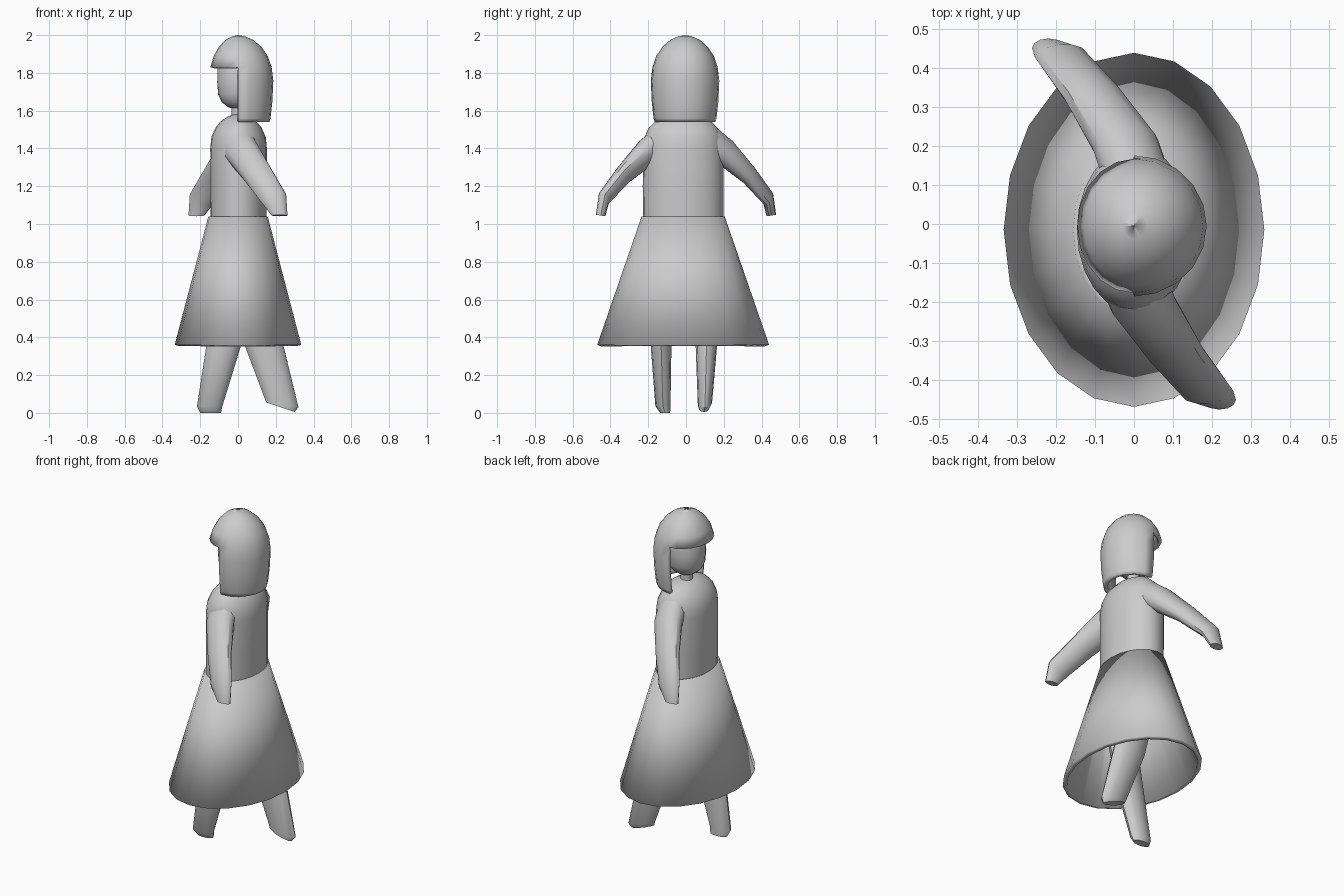
import bpy, bmesh, math
from mathutils import Vector as V

if "Cube" in bpy.data.objects:
    bpy.data.objects.remove(bpy.data.objects["Cube"])

gray = bpy.data.materials.new("plain_gray")
gray.diffuse_color = (0.6, 0.6, 0.6, 1)
gray.use_nodes = True
gray.node_tree.nodes["Principled BSDF"].inputs["Base Color"].default_value = gray.diffuse_color


def finish(name, bm, thickness=0.0, angle=40):
    me = bpy.data.meshes.new(name)
    bm.to_mesh(me)
    bm.free()
    ob = bpy.data.objects.new(name, me)
    bpy.context.collection.objects.link(ob)
    me.materials.append(gray)
    if thickness:
        m = ob.modifiers.new("shell", 'SOLIDIFY')
        m.thickness = thickness
        m.offset = -1
    bpy.ops.object.select_all(action='DESELECT')
    bpy.context.view_layer.objects.active = ob
    ob.select_set(True)
    bpy.ops.object.shade_smooth_by_angle(angle=math.radians(angle))
    return ob


def loft(rings, n=20, caps=True, keep=None):
    """Skin rings given as (centre, u, v), listed from bottom to top."""
    bm = bmesh.new()
    loops = []
    for c, u, v in rings:
        loops.append([bm.verts.new(V(c) + V(u) * math.cos(2 * math.pi * i / n)
                                   + V(v) * math.sin(2 * math.pi * i / n)) for i in range(n)])
    for a, b in zip(loops, loops[1:]):
        for i in range(n):
            j = (i + 1) % n
            f = [a[i], a[j], b[j], b[i]]
            if keep is None or keep(sum((p.co for p in f), V()) / 4):
                bm.faces.new(f)
    if caps:
        bm.faces.new(loops[0][::-1])
        bm.faces.new(loops[-1])
        bmesh.ops.recalc_face_normals(bm, faces=bm.faces)
    bmesh.ops.delete(bm, geom=[p for p in bm.verts if not p.link_faces], context='VERTS')
    return bm


def flat(rows, cx=0.0, cy=0.0):
    """Horizontal elliptical rings from (z, rx, ry) rows."""
    return [((cx, cy, z), (rx, 0, 0), (0, ry, 0)) for z, rx, ry in rows]


# Skirt: open thick cone
finish("skirt", loft(flat([(0.36, 0.335, 0.455), (1.04, 0.157, 0.22)], cy=-0.015),
                     caps=False), thickness=0.025)

# Torso with rounded shoulders
finish("torso", loft(flat([(0.98, 0.148, 0.213), (1.2, 0.149, 0.214), (1.4, 0.15, 0.213),
                           (1.46, 0.144, 0.205), (1.51, 0.122, 0.182), (1.55, 0.088, 0.14),
                           (1.572, 0.05, 0.08), (1.58, 0.02, 0.03)], cx=0.003, cy=-0.015), n=24))

# Neck and head
finish("neck", loft(flat([(1.55, 0.035, 0.035), (1.66, 0.035, 0.035)], cy=-0.005), n=12))
finish("head", loft(flat([(1.61, 0.025, 0.025), (1.62, 0.055, 0.055), (1.645, 0.086, 0.086),
                          (1.685, 0.105, 0.105), (1.75, 0.11, 0.11), (1.83, 0.108, 0.108),
                          (1.89, 0.09, 0.09), (1.93, 0.05, 0.05), (1.94, 0.01, 0.01)],
                         cy=-0.005)))

# Hair: domed shell, long at the back and cut to a fringe over the face
profile = [(1.54, 0.166), (1.56, 0.172), (1.65, 0.182), (1.76, 0.187), (1.83, 0.178),
           (1.89, 0.157), (1.94, 0.122), (1.975, 0.08), (1.994, 0.035), (2.0, 0.002)]
hair = loft(flat([(z, r, r * 0.97) for z, r in profile], cy=-0.005), caps=False,
            keep=lambda c: c.x > 0 or c.z > 1.83)
for p in hair.verts:
    if p.co.x < 0:
        p.co.x *= 0.82
finish("hair", hair, thickness=0.022, angle=50)

# Arms: one swings back, the other forward
arm = [  # centre, half width, half thickness
    ((-0.01, -0.11, 1.44), 0.085, 0.085),
    ((0.02, -0.2, 1.385), 0.085, 0.07),
    ((0.105, -0.33, 1.262), 0.074, 0.048),
    ((0.19, -0.435, 1.135), 0.065, 0.037),
]
for name, s in (("right_arm", 1), ("left_arm", -1)):
    rings = [((s * c[0], s * c[1], c[2]), (s * w, s * 0.1 * w, 0.35 * w),
              (0, -s * 0.7 * t, 0.75 * t)) for c, w, t in arm]
    # flat-ended hand
    rings.append(((s * 0.22, s * -0.452, 1.045), (s * 0.042, 0, 0), (0, -s * 0.025, 0.004)))
    finish(name, loft(rings, n=12))

# Legs in mid stride
finish("front_leg", loft([
    ((-0.145, -0.11, 0.0), (0.055, 0, 0), (0, 0.026, 0)),
    ((-0.15, -0.122, 0.035), (0.067, 0, 0), (0, 0.04, 0)),
    ((-0.075, -0.132, 0.36), (0.092, 0, 0), (0, 0.055, 0)),
    ((0.03, -0.13, 0.9), (0.1, 0, 0), (0, 0.065, 0))], n=12))
finish("back_leg", loft([
    ((0.225, 0.095, 0.03), (0.075, 0, -0.025), (0, 0.03, 0)),
    ((0.23, 0.1, 0.055), (0.09, 0, -0.025), (0, 0.038, 0)),
    ((0.135, 0.108, 0.36), (0.112, 0, -0.03), (0, 0.057, 0)),
    ((0.0, 0.11, 0.9), (0.1, 0, 0), (0, 0.06, 0))], n=12))
